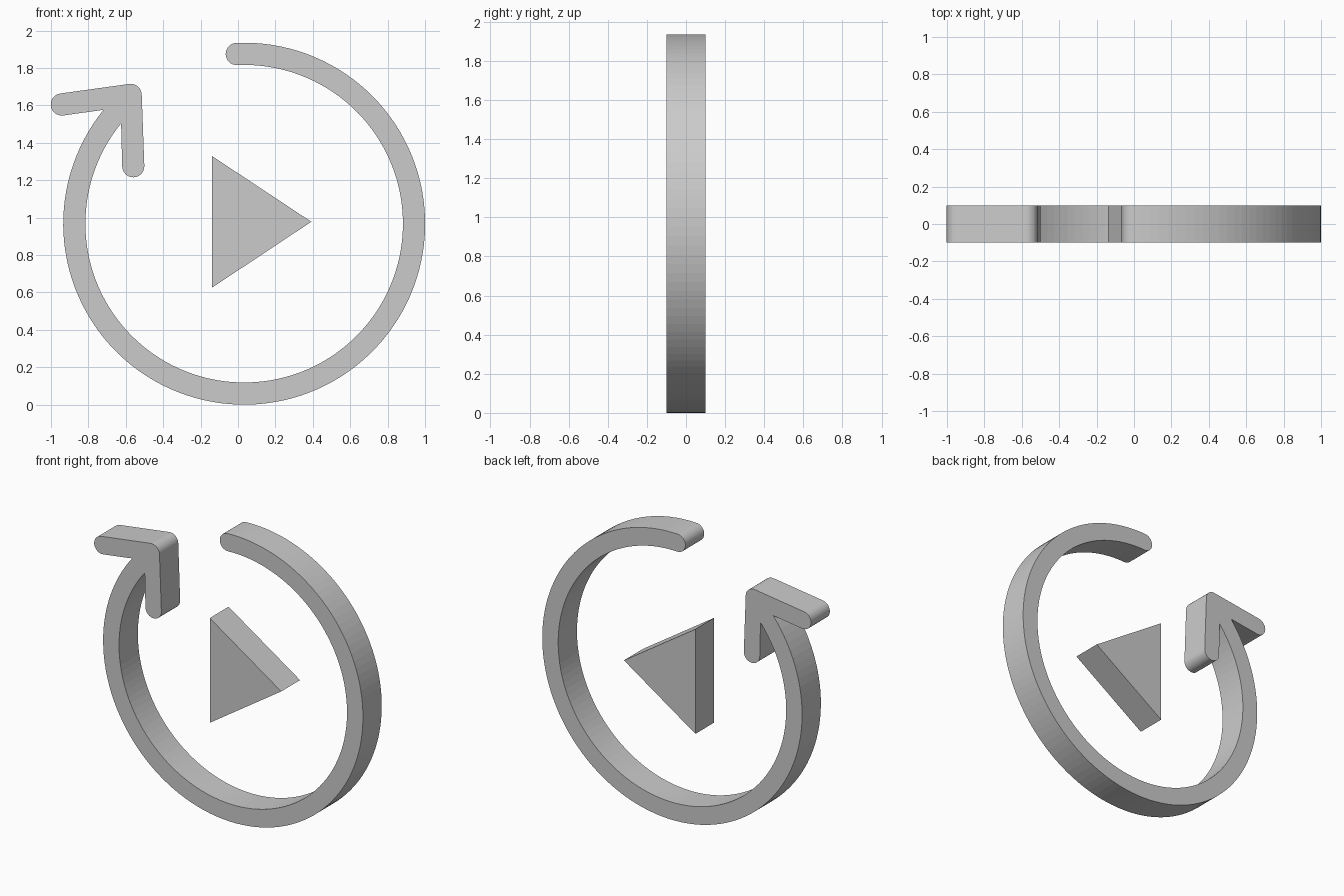
import bpy
import bmesh
from math import cos, sin, radians, atan2, degrees

if "Cube" in bpy.data.objects:
    bpy.data.objects.remove(bpy.data.objects["Cube"])

CX, CZ = 0.033, 0.9675        # ring centre
R_OUT, R_IN = 0.9675, 0.849   # ring radii
CAP = (R_OUT - R_IN) / 2      # stroke half-width
DEPTH = 0.2


def arc(cx, cz, r, start, end, n):
    """Points on an arc in the XZ plane, angles in degrees."""
    angles = [radians(start + (end - start) * i / n) for i in range(n + 1)]
    return [(cx + r * cos(a), cz + r * sin(a)) for a in angles]


def slab(name, outline):
    """Extrude a closed XZ outline through the depth, centred on y = 0."""
    bm = bmesh.new()
    face = bm.faces.new([bm.verts.new((x, -DEPTH / 2, z)) for x, z in outline])
    res = bmesh.ops.extrude_face_region(bm, geom=[face], use_keep_orig=True)
    verts = [g for g in res["geom"] if isinstance(g, bmesh.types.BMVert)]
    bmesh.ops.translate(bm, verts=verts, vec=(0, DEPTH, 0))
    bmesh.ops.recalc_face_normals(bm, faces=bm.faces)
    mesh = bpy.data.meshes.new(name)
    bm.to_mesh(mesh)
    bm.free()
    obj = bpy.data.objects.new(name, mesh)
    bpy.context.collection.objects.link(obj)
    return obj


# Arrowhead centreline: left end, tip, lower end
left, tip, low = (-0.942, 1.605), (-0.574, 1.656), (-0.56, 1.275)
a_left = degrees(atan2(tip[1] - left[1], tip[0] - left[0]))
a_low = degrees(atan2(tip[1] - low[1], tip[0] - low[0]))

# Circular arrow: one outline running clockwise around ring and arrowhead
START = 92.5
mid = (R_OUT + R_IN) / 2
end_x, end_z = CX + mid * cos(radians(START)), CZ + mid * sin(radians(START))
outline = arc(CX, CZ, R_OUT, START, 141.0 - 360, 110)
outline += arc(*left, CAP, a_left + 270, a_left + 90, 16)
outline += arc(*tip, CAP, a_left + 90, a_low - 90, 10)
outline += arc(*low, CAP, a_low - 90, a_low - 270, 16)
outline += arc(CX, CZ, R_IN, 140.8 - 360, START, 110)
outline += arc(end_x, end_z, CAP, START + 180, START, 16)[1:-1]
slab("circular_arrow", outline)

# Central triangle
slab("triangle", [(-0.14, 1.33), (0.392, 0.978), (-0.14, 0.625)])
